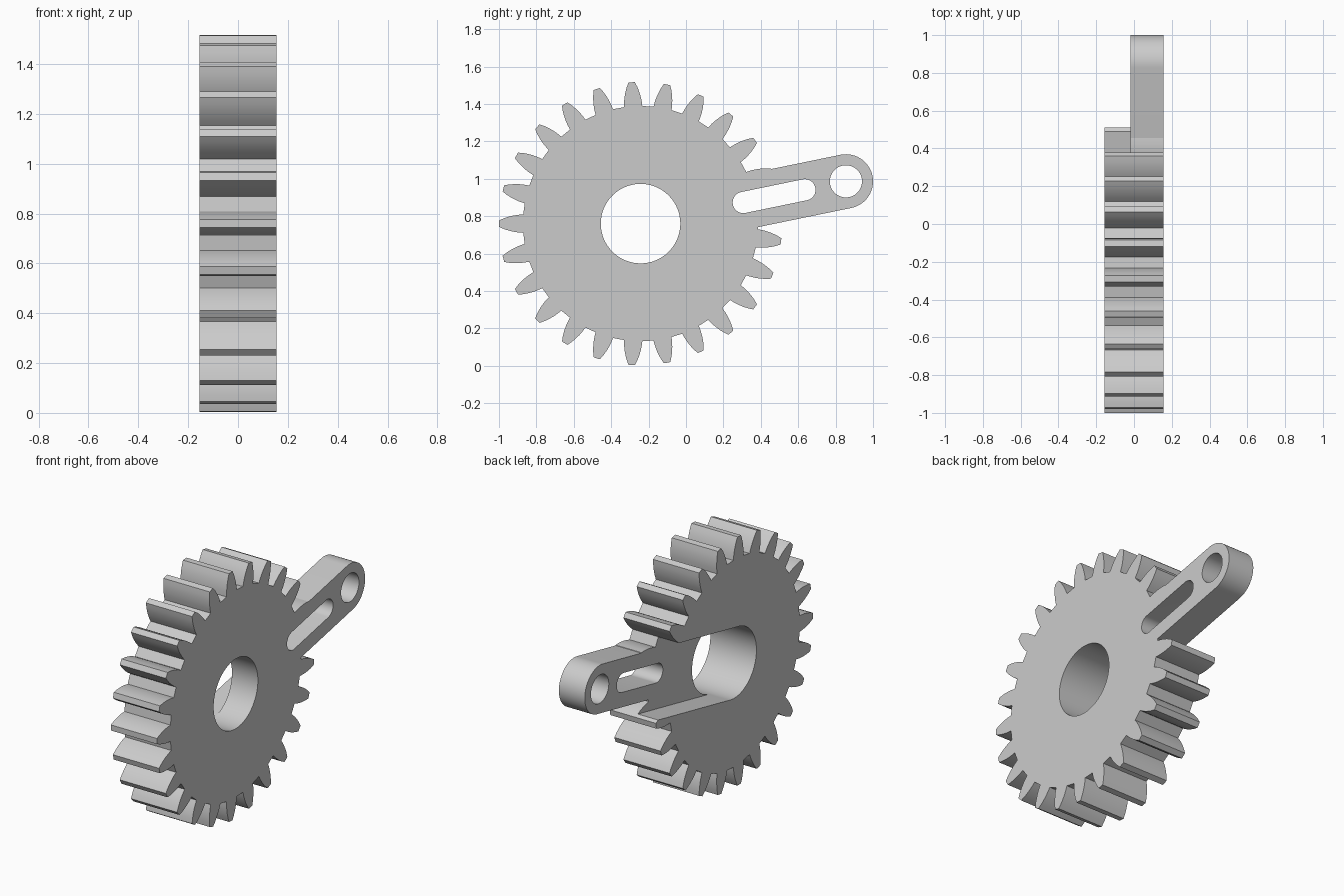
import bpy, bmesh
from math import sin, cos, pi, atan2, hypot

cube = bpy.data.objects.get("Cube")
if cube:
    bpy.data.objects.remove(cube, do_unlink=True)

# Main dimensions, in the side plane (y, z)
HALF = 0.155                  # half thickness along x
HUB = (-0.243, 0.76)          # gear centre
EYE = (0.855, 0.986)          # centre of the arm's end hole
BORE = 0.2125
ARM_R = 0.145
FLOOR = -0.019                # groove floor along x
TEETH = 25
TILT = atan2(EYE[1] - HUB[1], EYE[0] - HUB[0])
REACH = hypot(EYE[0] - HUB[0], EYE[1] - HUB[1])

grey = bpy.data.materials.new("plain grey")
grey.use_nodes = True
grey.diffuse_color = (0.6, 0.6, 0.6, 1)
grey.node_tree.nodes["Principled BSDF"].inputs["Base Color"].default_value = (0.6, 0.6, 0.6, 1)


def prism(name, points, x0, x1, angle=0.0):
    """Extrude a profile drawn around the hub, turned by angle, along x."""
    bm = bmesh.new()
    c, s = cos(angle), sin(angle)
    verts = [bm.verts.new((x0, HUB[0] + u * c - v * s, HUB[1] + u * s + v * c))
             for u, v in points]
    face = bm.faces.new(verts)
    grown = bmesh.ops.extrude_face_region(bm, geom=[face])["geom"]
    bmesh.ops.translate(bm, vec=(x1 - x0, 0, 0),
                        verts=[g for g in grown if isinstance(g, bmesh.types.BMVert)])
    bmesh.ops.recalc_face_normals(bm, faces=bm.faces)
    mesh = bpy.data.meshes.new(name)
    bm.to_mesh(mesh)
    bm.free()
    mesh.materials.append(grey)
    obj = bpy.data.objects.new(name, mesh)
    bpy.context.collection.objects.link(obj)
    return obj


def arc(u, r, start, end, steps):
    return [(u + r * cos(start + (end - start) * i / steps),
             r * sin(start + (end - start) * i / steps)) for i in range(steps + 1)]


def stadium(u0, u1, r):
    """Rounded slot between two centres on the arm's axis."""
    return arc(u1, r, -pi / 2, pi / 2, 24) + arc(u0, r, pi / 2, 3 * pi / 2, 24)


def combine(target, tool, operation):
    mod = target.modifiers.new(operation.lower(), "BOOLEAN")
    mod.operation, mod.solver, mod.object = operation, "EXACT", tool
    bpy.context.view_layer.objects.active = target
    bpy.ops.object.modifier_apply(modifier=mod.name)
    bpy.data.objects.remove(tool, do_unlink=True)


# Toothed wheel: one bulging flank (radius, half width), mirrored and repeated
flank = [(0.627, 0.049), (0.655, 0.047), (0.68, 0.043), (0.705, 0.037),
         (0.73, 0.029), (0.757, 0.017)]
tooth = [(r, -w) for r, w in flank] + [(r, w) for r, w in reversed(flank)]
outline = []
for i in range(TEETH):
    a = pi + 2 * pi * i / TEETH
    outline += [(r * cos(a) - w * sin(a), r * sin(a) + w * cos(a)) for r, w in tooth]
gear = prism("gear_with_arm", outline, -HALF, HALF)

# Arm with a rounded end
arm = [(0.35, -ARM_R)] + arc(REACH, ARM_R, -pi / 2, pi / 2, 40) + [(0.35, ARM_R)]
combine(gear, prism("arm", arm, -HALF, HALF, TILT), "UNION")

# Groove as wide as the bore, from the bore out past the arm's end
w = BORE - 0.0005
groove = [(0, -w), (1.5, -w), (1.5, w), (0, w)]
combine(gear, prism("groove_cutter", groove, -0.4, FLOOR, TILT), "DIFFERENCE")

# Through holes: bore, slot and end hole
for name, shape in (("bore_cutter", arc(0, BORE, 0, 2 * pi, 80)[:-1]),
                    ("slot_cutter", stadium(0.561, 0.897, 0.057)),
                    ("eye_cutter", arc(REACH, 0.086, 0, 2 * pi, 48)[:-1])):
    combine(gear, prism(name, shape, -0.5, 0.5, TILT), "DIFFERENCE")

bpy.ops.object.select_all(action="DESELECT")
gear.select_set(True)
bpy.context.view_layer.objects.active = gear
bpy.ops.object.shade_smooth_by_angle(angle=pi / 6)
